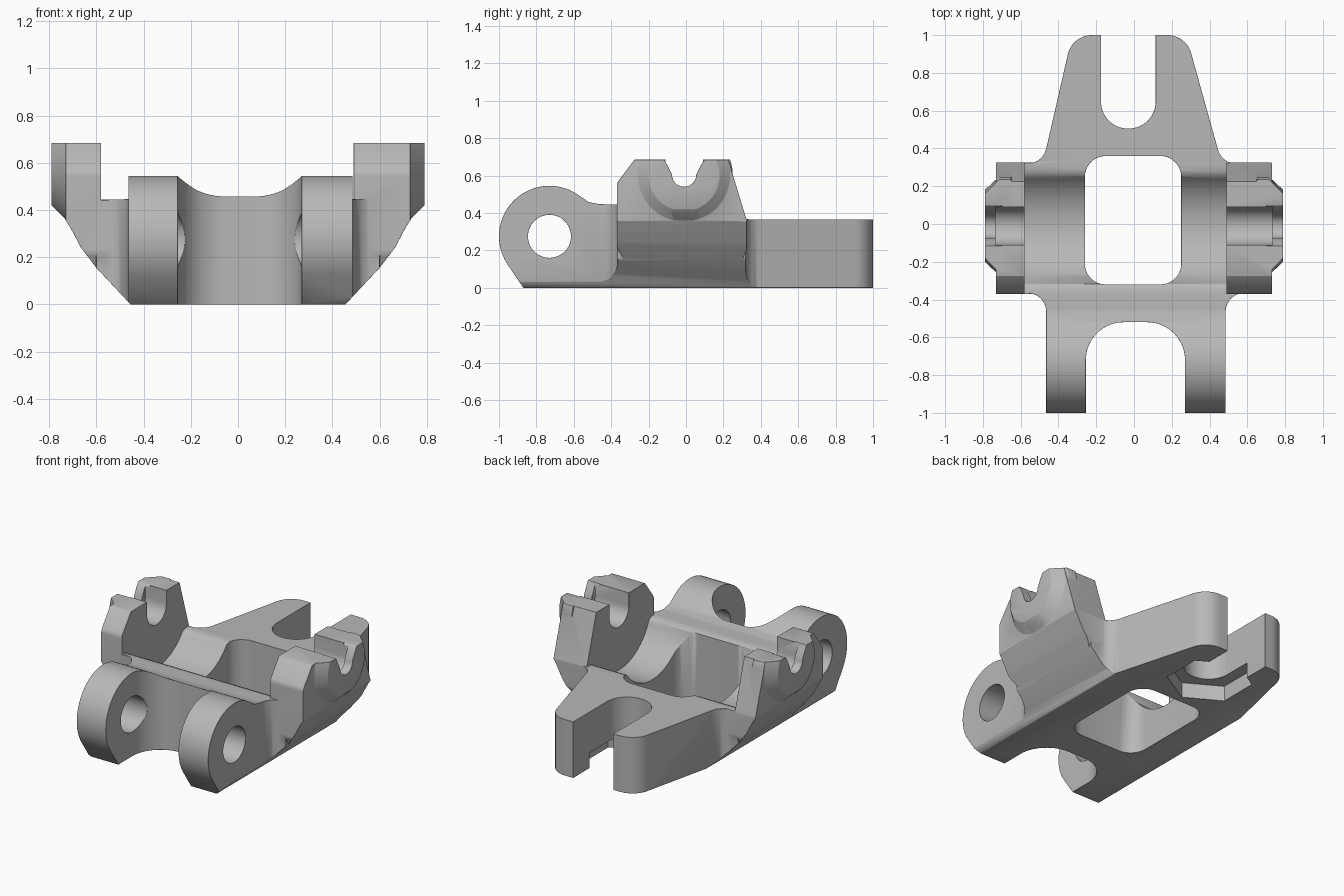
import bpy, bmesh
from math import sin, cos, tan, radians, pi
from mathutils import Vector

cube = bpy.data.objects.get("Cube")
if cube:
    bpy.data.objects.remove(cube, do_unlink=True)

steel = bpy.data.materials.new("plain grey metal")
steel.use_nodes = True
grey = (0.48, 0.48, 0.48, 1)
steel.diffuse_color = grey
for node in steel.node_tree.nodes:
    if node.type == 'BSDF_PRINCIPLED':
        node.inputs["Base Color"].default_value = grey


def arc(cx, cy, r, start, end, n=20):
    """Points on an arc, angles in degrees."""
    angles = [radians(start + (end - start) * i / n) for i in range(n + 1)]
    return [(cx + r * cos(a), cy + r * sin(a)) for a in angles]


def rounded(corners, n=10):
    """Outline from (x, y, radius) corners."""
    out = []
    for i, (x, y, r) in enumerate(corners):
        p = Vector((x, y))
        if not r:
            out.append((x, y))
            continue
        d1 = (Vector(corners[i - 1][:2]) - p).normalized()
        d2 = (Vector(corners[(i + 1) % len(corners)][:2]) - p).normalized()
        half = d1.angle(d2) / 2
        c = p + (d1 + d2).normalized() * r / sin(half)
        a, b = p + d1 * r / tan(half) - c, p + d2 * r / tan(half) - c
        w = pi - 2 * half
        for k in range(n + 1):
            f = k / n
            q = c + (a * sin((1 - f) * w) + b * sin(f * w)) / sin(w)
            out.append((q.x, q.y))
    return out


def loft(name, axis, rings):
    """Solid through outlines, each given as (points, position along axis)."""
    bm = bmesh.new()
    place = {'x': lambda p, t: (t, p[0], p[1]),
             'y': lambda p, t: (p[0], t, p[1]),
             'z': lambda p, t: (p[0], p[1], t)}[axis]
    loops = [[bm.verts.new(place(p, t)) for p in pts] for pts, t in rings]
    n = len(loops[0])
    bm.faces.new(loops[0])
    bm.faces.new(loops[-1])
    for lo, hi in zip(loops, loops[1:]):
        for i in range(n):
            j = (i + 1) % n
            bm.faces.new((lo[i], lo[j], hi[j], hi[i]))
    bmesh.ops.recalc_face_normals(bm, faces=bm.faces)
    mesh = bpy.data.meshes.new(name)
    bm.to_mesh(mesh)
    bm.free()
    mesh.materials.append(steel)
    ob = bpy.data.objects.new(name, mesh)
    bpy.context.collection.objects.link(ob)
    return ob


def prism(name, axis, pts, lo, hi):
    return loft(name, axis, [(pts, lo), (pts, hi)])


def activate(ob):
    bpy.ops.object.select_all(action='DESELECT')
    ob.select_set(True)
    bpy.context.view_layer.objects.active = ob


def combine(ob, other, operation):
    activate(ob)
    mod = ob.modifiers.new("combine", 'BOOLEAN')
    mod.operation, mod.object, mod.solver = operation, other, 'EXACT'
    bpy.ops.object.modifier_apply(modifier=mod.name)
    bpy.data.objects.remove(other, do_unlink=True)


# Body: plan outline trimmed by the side profile
body = prism("bracket_body", 'z', rounded([
    (-.465, -1.1, 0), (.485, -1.1, 0), (.485, -.365, .1), (.6, -.365, 0),
    (.6, .32, 0), (.465, .32, .1), (.276, 1, .13), (-.327, 1, .13),
    (-.483, .32, .1), (-.6, .32, 0), (-.6, -.365, 0), (-.465, -.365, .1)]), -.04, .8)
lug_top = arc(-.73, .275, .27, 213, 52, 36) + [(-.52, .458), (-.46, .447), (-.37, .445)]
trough = [(-.345, .443)] + arc(-.01, .55, .33, 201, 323, 28) + [(.28, .364), (.31, .366)]
side = [(-.836, -.05)] + lug_top + trough + [(1.1, .366), (1.1, -.05)]
combine(body, prism("side_trim", 'x', side, -1, 1), 'INTERSECT')

# Side arms with pin bosses, one each side
arm_profile = rounded([
    (-.27, -.06, 0), (-.27, .02, 0), (-.37, .22, .06), (-.37, .56, .05), (-.25, .72, 0),
    (.215, .72, 0), (.325, .36, .05), (.325, .2, .06), (.24, .02, 0), (.24, -.06, 0)], 5)
saddle = [(-.6, .443)] + trough + [(.6, .366), (.6, 1), (-.6, 1)]
saddle = [(y, z - .002) for y, z in saddle]
for s, inner in ((1, .49), (-1, .58)):
    arm = prism("side_arm", 'x', arm_profile, .3 * s, .73 * s)
    boss = loft("pin_boss", 'x', [(arc(-.01, .6, r, 0, 352.5, 47), x * s)
                                  for r, x in ((.26, .65), (.26, .715), (.19, .79))])
    combine(arm, boss, 'UNION')
    combine(arm, prism("saddle_cut", 'x', saddle, 0, inner * s), 'DIFFERENCE')
    pocket = [(.09, .9), (-.11, .9)] + arc(-.01, .6, .1, 180, 360, 16)
    combine(arm, prism("pocket_cut", 'x', pocket, .4 * s, .733 * s), 'DIFFERENCE')
    notch = [(.14, .75), (-.15, .75), (-.1, .655)] + arc(-.01, .605, .065, 180, 360, 14) + [(.08, .655)]
    combine(arm, prism("notch_cut", 'x', notch, .7 * s, .9 * s), 'DIFFERENCE')
    combine(body, arm, 'UNION')

# Front silhouette trims the base, the arm undersides and the arm tops
half = [(.455, 0), (.6, .155), (.665, .24), (.71, .325), (.735, .365), (.79, .42), (.79, .685)]
front = half + [(-x, z) for x, z in reversed(half)]
combine(body, prism("front_trim", 'y', front, -1.2, 1.2), 'INTERSECT')

# Centre window, front clevis gap, rear slot and nut recess
cuts = [
    ("window", rounded([(-.26, -.32, .11), (.25, -.32, .11), (.25, .36, .11), (-.26, .36, .11)]), 1),
    ("clevis_gap", rounded([(.27, -1.2, 0), (.27, -.52, .2), (-.255, -.52, .2), (-.255, -1.2, 0)], 14), 1),
    ("rear_slot", rounded([(.115, 1.2, 0), (.115, .505, .144), (-.175, .505, .144), (-.175, 1.2, 0)], 14), 1),
    ("nut_recess", arc(-.03, .66, .254, 30, 330, 5), .1)]
for name, pts, top in cuts:
    combine(body, prism(name, 'z', pts, -.2, top), 'DIFFERENCE')

# Lug pin holes
hole = arc(-.73, .275, .115, 0, 352.5, 47)
combine(body, prism("lug_hole", 'x', hole, -.7, .7), 'DIFFERENCE')

# Small edge break and shading
activate(body)
bm = bmesh.new()
bm.from_mesh(body.data)
bmesh.ops.remove_doubles(bm, verts=bm.verts, dist=.003)
bm.to_mesh(body.data)
bm.free()
edge = body.modifiers.new("edge_break", 'BEVEL')
edge.width, edge.segments, edge.limit_method = .015, 1, 'ANGLE'
edge.angle_limit = radians(40)
edge.use_clamp_overlap = True
bpy.ops.object.modifier_apply(modifier=edge.name)
bpy.ops.object.shade_smooth_by_angle(angle=radians(30))
